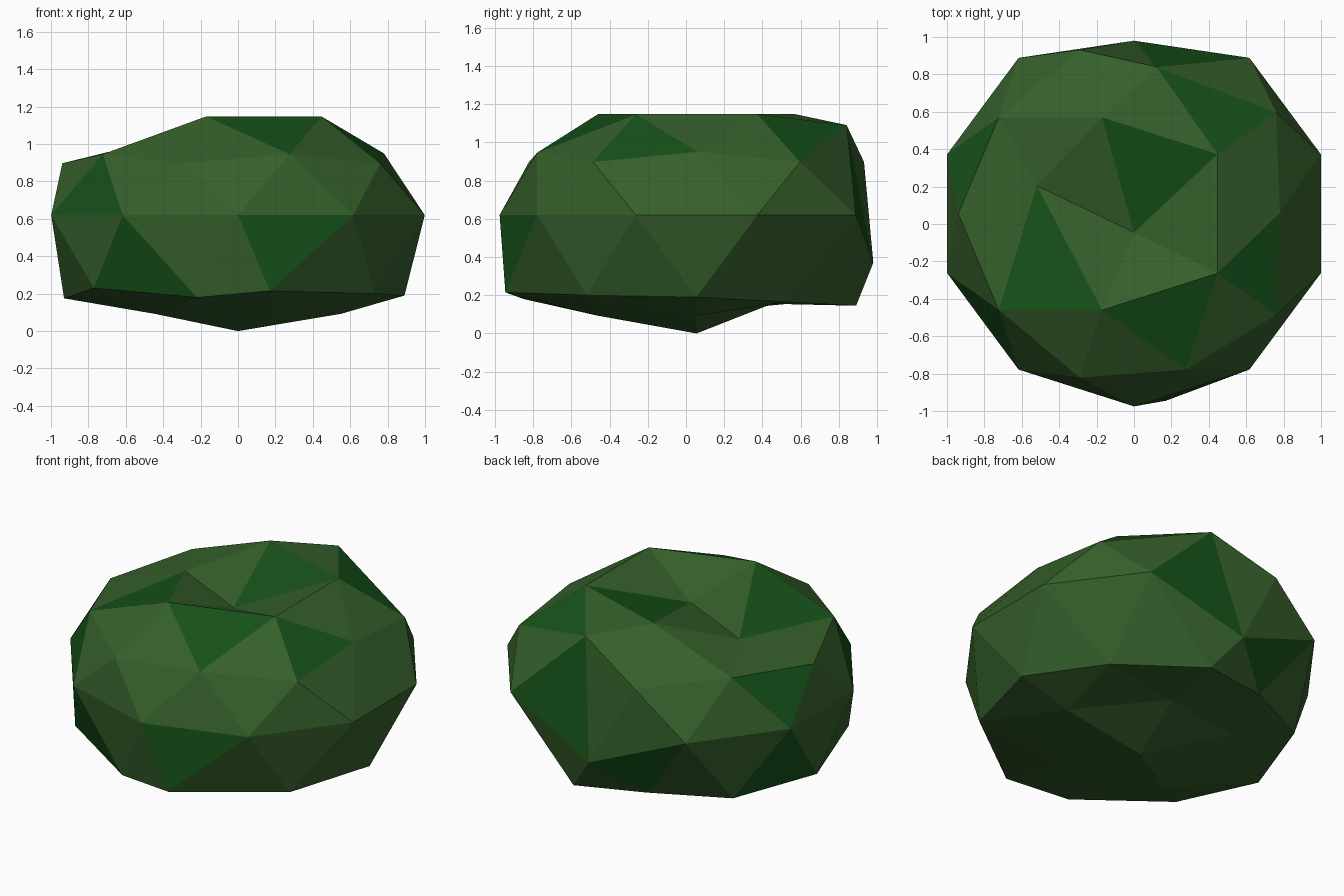
import bpy, bmesh, math
from mathutils import Vector, Matrix

if "Cube" in bpy.data.objects:
    bpy.data.objects.remove(bpy.data.objects["Cube"])


def material(name, rgb):
    mat = bpy.data.materials.new(name)
    mat.diffuse_color = (*rgb, 1)
    mat.use_nodes = True
    mat.node_tree.nodes["Principled BSDF"].inputs["Base Color"].default_value = mat.diffuse_color
    return mat


def key(co):
    """Ring number (2 crown .. -2 base) and angle in degrees."""
    ang = 0 if math.hypot(co.x, co.y) < 0.01 else round(math.degrees(math.atan2(co.y, co.x))) % 360
    return round(co.z * 2.2), ang


# Points pushed away from the regular squashed ball
moved = {
    (2, 0): (0, -0.045, 1.0), (2, 180): (-0.52, 0.205, 1.0),
    (1, 0): (0.78, 0.06, 0.95), (1, 72): (0.12, 0.84, 1.09),
    (0, 90): (0, 0.98, 0.37),
    (-1, 0): (0.89, 0.055, 0.19), (-1, 36): (0.62, 0.52, 0.165),
    (-1, 72): (0.17, 0.89, 0.145), (-1, 108): (-0.28, 0.79, 0.18),
    (-1, 144): (-0.73, 0.57, 0.18), (-1, 180): (-0.93, 0.01, 0.175),
    (-1, 216): (-0.77, -0.54, 0.23), (-1, 252): (-0.22, -0.85, 0.18),
    (-1, 288): (0.17, -0.945, 0.215), (-1, 324): (0.73, -0.52, 0.2),
    (-2, 72): (0.09, 0.45, 0.155), (-2, 144): (-0.41, 0.38, 0.14),
}

# Faces with the second leaf colour, by ring and angle of their corners
accents = {frozenset(f) for f in (
    ((2, 0), (2, 36), (2, 108)), ((2, 180), (2, 252), (1, 216)),
    ((2, 252), (2, 324), (1, 288)), ((2, 324), (1, 0), (1, 324)),
    ((2, 36), (1, 36), (1, 72)), ((0, 90), (1, 72), (0, 54)),
    ((0, 162), (1, 144), (1, 180)), ((0, 198), (0, 234), (1, 216)),
    ((0, 234), (-1, 252), (-1, 216)), ((0, 270), (0, 306), (-1, 288)),
    ((0, 90), (0, 126), (-1, 108)), ((0, 162), (-1, 144), (-1, 180)),
)}

# Bush: low-poly icosphere, squashed and dented
bm = bmesh.new()
bmesh.ops.create_icosphere(bm, subdivisions=2, radius=1, matrix=Matrix.Rotation(math.pi, 4, 'X'))
keys = {v: key(v.co) for v in bm.verts}
for f in bm.faces:
    f.material_index = int(frozenset(keys[v] for v in f.verts) in accents)
for v in bm.verts:
    x, y, z = v.co
    v.co = Vector(moved.get(keys[v], (1.05 * x, 1.03 * y + 0.055, 0.62 * z + 0.62)))

mesh = bpy.data.meshes.new("bush")
bm.to_mesh(mesh)
bm.free()
mesh.materials.append(material("leaf_green", (0.036, 0.115, 0.024)))
mesh.materials.append(material("bright_leaf_green", (0.008, 0.085, 0.010)))
bush = bpy.data.objects.new("bush", mesh)
bpy.context.collection.objects.link(bush)
